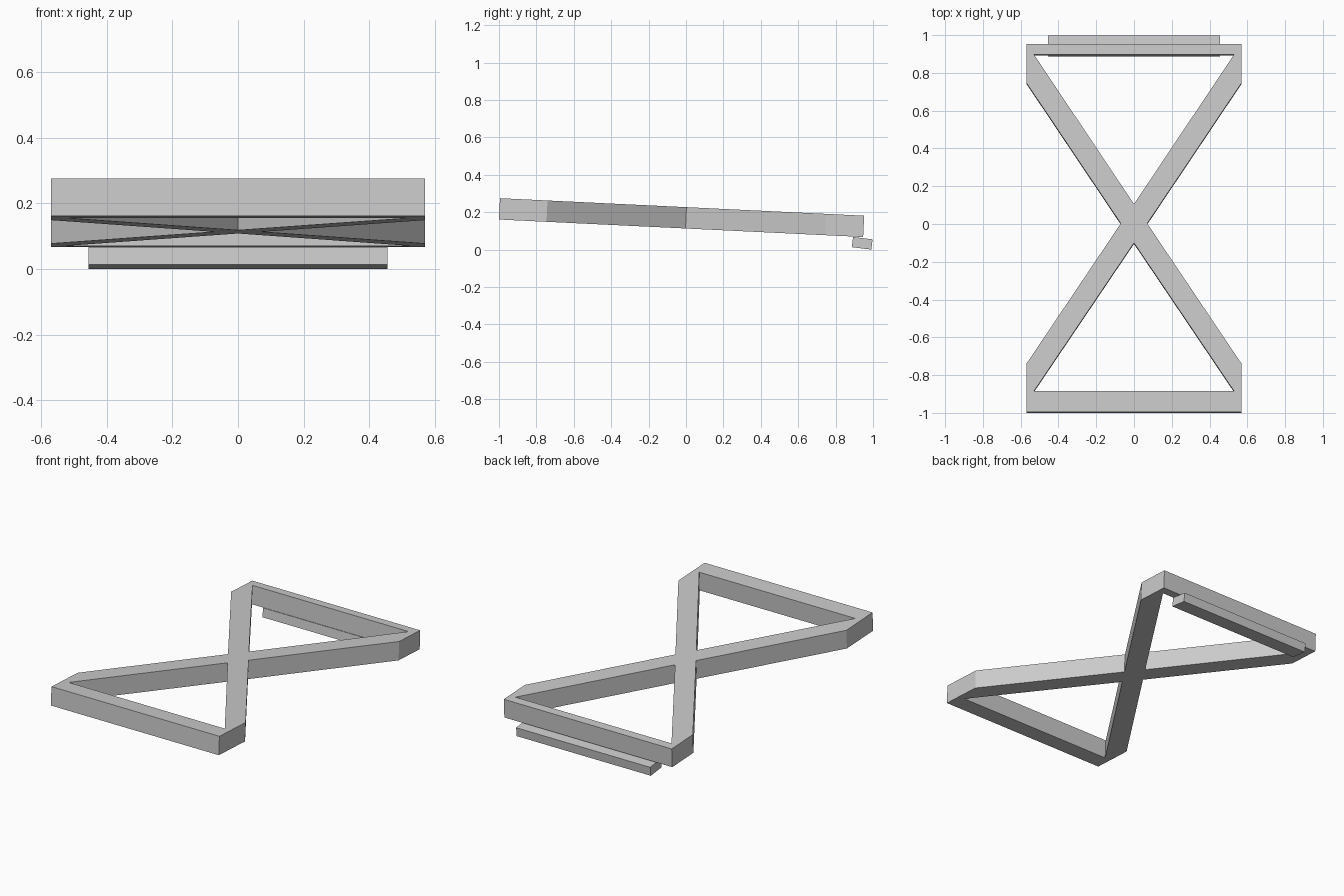
import bpy, bmesh
from math import radians
from mathutils import Matrix

cube = bpy.data.objects.get("Cube")
if cube:
    bpy.data.objects.remove(cube, do_unlink=True)

# Single grey material
grey = bpy.data.materials.new("plain_grey")
grey.use_nodes = True
colour = (0.6, 0.6, 0.6, 1)
grey.diffuse_color = colour
grey.node_tree.nodes["Principled BSDF"].inputs["Base Color"].default_value = colour


def slab(name, outlines, thickness, tilt, location):
    """Extrude flat outlines, centre them in z, tilt about x and place them."""
    bm = bmesh.new()
    for outline in outlines:
        bm.faces.new([bm.verts.new((x, y, -thickness / 2)) for x, y in outline])
    bmesh.ops.remove_doubles(bm, verts=bm.verts, dist=0.0001)
    bmesh.ops.recalc_face_normals(bm, faces=bm.faces)
    result = bmesh.ops.extrude_face_region(bm, geom=bm.faces[:], use_keep_orig=True)
    top = [g for g in result["geom"] if isinstance(g, bmesh.types.BMVert)]
    bmesh.ops.translate(bm, verts=top, vec=(0, 0, thickness))
    bmesh.ops.recalc_face_normals(bm, faces=bm.faces)
    bm.transform(Matrix.Translation(location) @ Matrix.Rotation(radians(tilt), 4, "X"))
    mesh = bpy.data.meshes.new(name)
    bm.to_mesh(mesh)
    bm.free()
    mesh.materials.append(grey)
    obj = bpy.data.objects.new(name, mesh)
    bpy.context.collection.objects.link(obj)
    return obj


# Hourglass frame: a crossing diamond, then an end bar and two arms per half
half_width, inner_width, waist, apex = 0.57, 0.53, 0.07, 0.103
outlines = [[(waist, 0), (0, apex), (-waist, 0), (0, -apex)]]
for end, inner, shoulder, tip in ((0.951, 0.896, 0.746, apex),
                                  (-0.9985, -0.889, -0.744, -apex)):
    outlines.append([(-half_width, end), (half_width, end),
                     (inner_width, inner), (-inner_width, inner)])
    for s in (-1, 1):
        outlines.append([(s * half_width, end), (s * half_width, shoulder),
                         (s * waist, 0), (0, tip), (s * inner_width, inner)])
slab("hourglass_frame", outlines, 0.114, -2.75, (0, 0, 0.17))

# Foot strip under the back bar
w, d = 0.455, 0.0525
slab("back_foot", [[(-w, -d), (w, -d), (w, d), (-w, d)]], 0.055, -6.9, (0, 0.942, 0.034))
